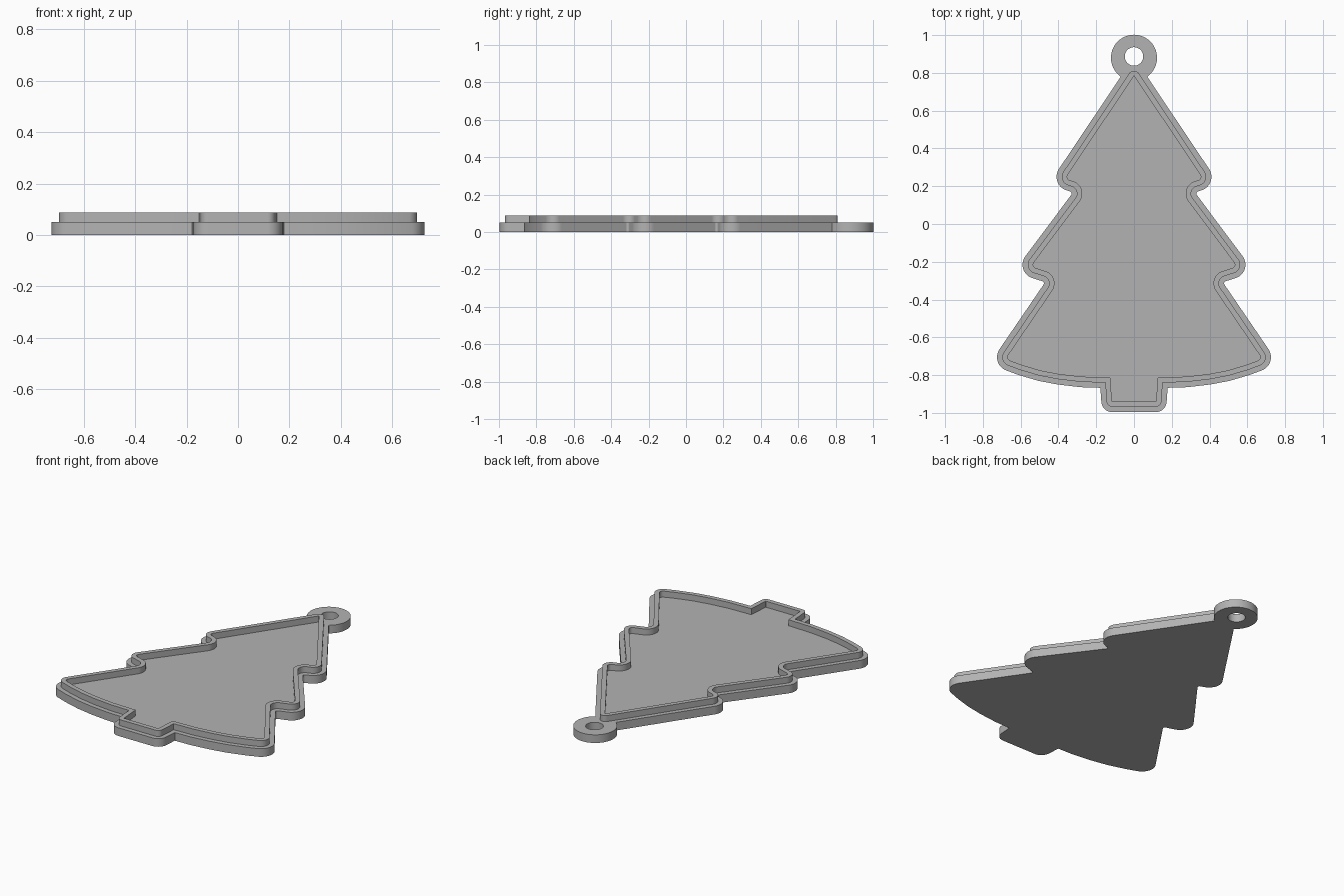
import bpy, bmesh, math
from mathutils import Vector

if "Cube" in bpy.data.objects:
    bpy.data.objects.remove(bpy.data.objects["Cube"])

PLATE_TOP, RIM_TOP = 0.05, 0.087
STEP = 0.028          # ledge width and rim wall width

grey = bpy.data.materials.new("plain grey")
grey.use_nodes = True
grey.diffuse_color = (0.45, 0.45, 0.45, 1)
grey.node_tree.nodes["Principled BSDF"].inputs["Base Color"].default_value = (0.45, 0.45, 0.45, 1)

# Right half of the tree as round pins (x, y, radius); a negative radius is a notch
branches = [
    (0.335, 0.25, 0.047), (0.342, 0.161, -0.04),
    (0.515, -0.215, 0.047), (0.489, -0.3145, -0.04),
    (0.65, -0.705, 0.047),
    (0.602, -0.773, 0), (0.5, -0.803, 0), (0.4, -0.822, 0), (0.28, -0.836, 0),
    (0.152, -0.84, 0), (0.115, -0.938, 0.03),
]
tree_tip = [(0, 0.781, 0.03)]
hanging_loop = [(0, 0.88, 0.094), (0.0315, 0.787, 0)]


def outline(pins):
    """Wrap a line around the pins from top to bottom, then mirror it."""
    normals = [Vector((0, 1))]
    for (x1, y1, r1), (x2, y2, r2) in zip(pins, pins[1:]):
        v = Vector((x2 - x1, y2 - y1))
        k = (r1 - r2) / v.length
        v.normalize()
        normals.append(k * v + math.sqrt(1 - k * k) * Vector((-v.y, v.x)))
    normals.append(Vector((0, -1)))
    half = []
    for (x, y, r), n1, n2 in zip(pins, normals, normals[1:]):
        start = math.atan2(n1.y, n1.x)
        turn = math.remainder(math.atan2(n2.y, n2.x) - start, math.tau)
        count = max(2, math.ceil(abs(turn) / 0.13)) if r else 0
        for i in range(count + 1):
            a = start + turn * i / max(count, 1)
            half.append(Vector((x + r * math.cos(a), y + r * math.sin(a))))
    return half + [Vector((-p.x, p.y)) for p in reversed(half[1:])]


def offset(points, d):
    """Move a closed outline outward by d with mitred corners."""
    result = []
    for i, p in enumerate(points):
        a = (p - points[i - 1]).normalized()
        b = (points[(i + 1) % len(points)] - p).normalized()
        n1, n2 = Vector((-a.y, a.x)), Vector((-b.y, b.x))
        result.append(p + d * (n1 + n2) / (1 + n1.dot(n2)))
    return result


def slab(name, loops, bottom, top):
    """Fill the area between outlines and extrude it upward."""
    bm = bmesh.new()
    for loop in loops:
        verts = [bm.verts.new((p.x, p.y, bottom)) for p in loop]
        for i, v in enumerate(verts):
            bm.edges.new((verts[i - 1], v))
    bmesh.ops.triangle_fill(bm, edges=bm.edges[:], use_beauty=True, normal=(0, 0, 1))
    grown = bmesh.ops.extrude_face_region(bm, geom=bm.faces[:], use_keep_orig=True)["geom"]
    moved = [g for g in grown if isinstance(g, bmesh.types.BMVert)]
    bmesh.ops.translate(bm, verts=moved, vec=(0, 0, top - bottom))
    bmesh.ops.recalc_face_normals(bm, faces=bm.faces[:])
    mesh = bpy.data.meshes.new(name)
    bm.to_mesh(mesh)
    bm.free()
    mesh.materials.append(grey)
    obj = bpy.data.objects.new(name, mesh)
    bpy.context.collection.objects.link(obj)
    bpy.ops.object.select_all(action="DESELECT")
    obj.select_set(True)
    bpy.context.view_layer.objects.active = obj
    bpy.ops.object.shade_smooth_by_angle(angle=math.radians(30))
    return obj


# Base plate with the pierced hanging loop
hole = [Vector((0.049 * math.cos(a), 0.887 + 0.049 * math.sin(a)))
        for a in (math.tau * i / 48 for i in range(48))]
slab("base_plate", [offset(outline(hanging_loop + branches), STEP), hole], 0, PLATE_TOP)

# Raised rim wall following the tree
rim = outline(tree_tip + branches)
slab("raised_rim", [rim, offset(rim, -STEP)], PLATE_TOP, RIM_TOP)
